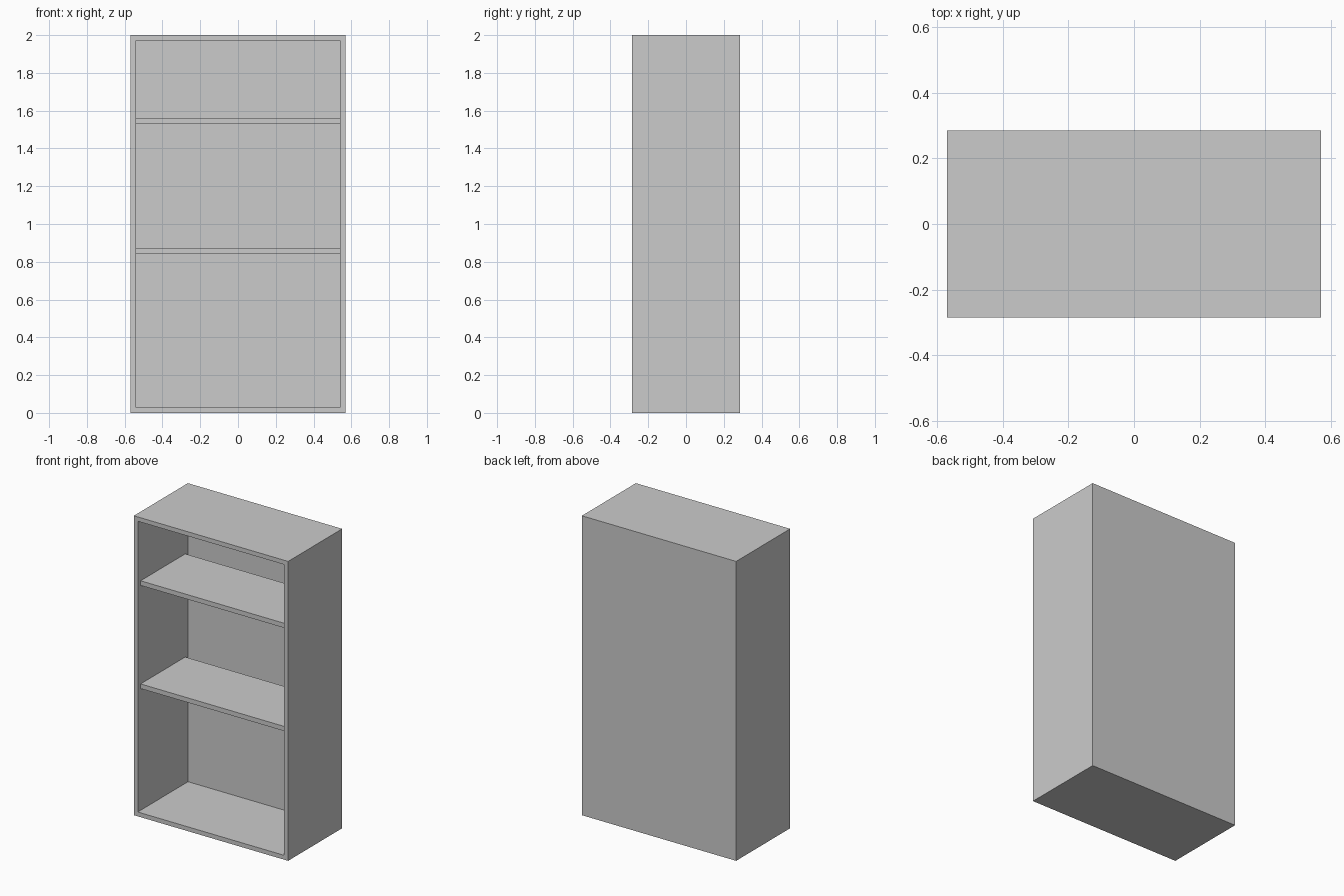
import bpy

if "Cube" in bpy.data.objects:
    bpy.data.objects.remove(bpy.data.objects["Cube"])

W, D, H = 0.57, 0.285, 2.0   # half width, half depth, height
T = 0.029                    # board thickness
BACK = 0.245                 # inner face of the back panel


def box(name, lo, hi):
    """Axis-aligned board between two corners."""
    bpy.ops.mesh.primitive_cube_add(size=1, location=[(a + b) / 2 for a, b in zip(lo, hi)])
    ob = bpy.context.object
    ob.name = name
    ob.scale = [b - a for a, b in zip(lo, hi)]
    bpy.ops.object.transform_apply(location=False, rotation=False, scale=True)
    return ob


# Carcass: one solid block hollowed from the front
case = box("bookcase_case", (-W, -D, 0), (W, D, H))
cutter = box("case_cutter", (-W + T, -D - 0.1, T), (W - T, BACK, H - T))
cutter.hide_render = True
cutter.hide_set(True)
cut = case.modifiers.new("hollow", 'BOOLEAN')
cut.operation = 'DIFFERENCE'
cut.solver = 'EXACT'
cut.object = cutter

# Shelves, set back from the front edge and just short of the back panel
for name, top in (("lower_shelf", 0.873), ("upper_shelf", 1.562)):
    box(name, (-W + T, -D + 0.03, top - 0.031), (W - T, 0.216, top))
